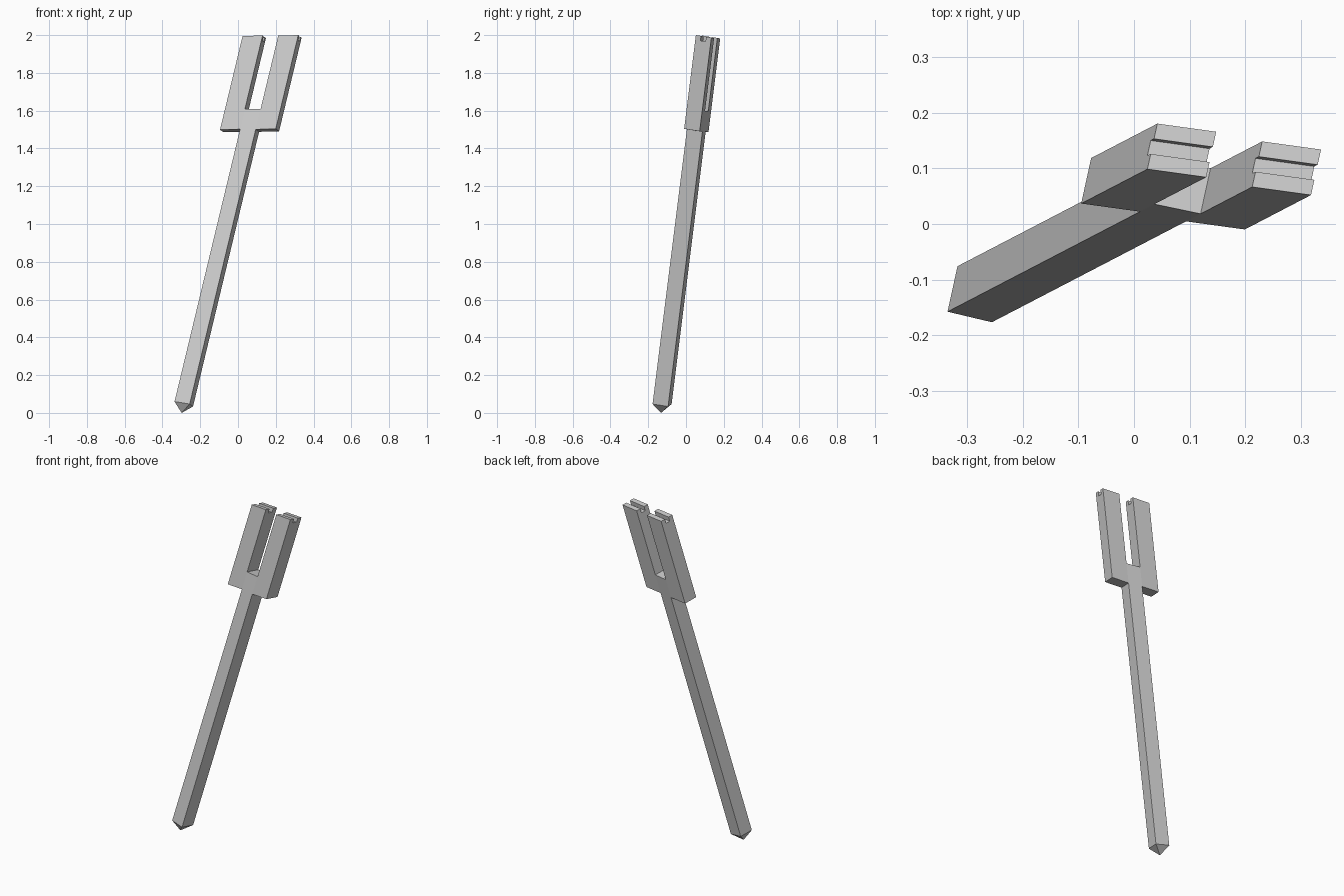
import bpy, bmesh
from mathutils import Vector as V

if "Cube" in bpy.data.objects:
    bpy.data.objects.remove(bpy.data.objects["Cube"])

AXIS = V((0.2405, 0.125, 1.0))       # leaning direction, per unit of height
DEPTH = V((0.018, 0.082, -0.013))    # front to back
PRONG = V((0.106, -0.0146, 0.003))   # width of one prong
LEFT = V((-0.336, -0.158, 0.060))    # shaft bottom, front left
RIGHT = V((-0.256, -0.177, 0.047))   # shaft bottom, front right
GROOVE = 0.025


def make(name, verts, faces):
    bm = bmesh.new()
    vs = [bm.verts.new(v) for v in verts]
    for f in faces:
        bm.faces.new([vs[i] for i in f])
    bmesh.ops.recalc_face_normals(bm, faces=bm.faces)
    me = bpy.data.meshes.new(name)
    bm.to_mesh(me)
    bm.free()
    ob = bpy.data.objects.new(name, me)
    bpy.context.collection.objects.link(ob)
    return ob


# square shaft running up to the fork floor, with a pyramid tip
base = [LEFT, RIGHT, RIGHT + DEPTH, LEFT + DEPTH]
top = [LEFT + AXIS * 1.55, RIGHT + AXIS * 1.563]
top += [top[1] + DEPTH, top[0] + DEPTH]
tip = sum(base, V()) / 4
tip = tip - AXIS * tip.z
sides = [(i, (i + 1) % 4, (i + 1) % 4 + 4, i + 4) for i in range(4)]
point = [((i + 1) % 4, i, 8) for i in range(4)]
make("shaft", base + top + [tip], sides + point + [(4, 5, 6, 7)])


def prong(name, low, high):
    """Grooved side profile swept across the prong width."""
    a, b = 1 / 3, 2 / 3
    sink = AXIS * GROOVE
    prof = [low, low + DEPTH, high + DEPTH, high + DEPTH * b,
            high + DEPTH * b - sink, high + DEPTH * a - sink,
            high + DEPTH * a, high]
    n = len(prof)
    faces = [(i, (i + 1) % n, (i + 1) % n + n, i + n) for i in range(n)]
    faces += [tuple(range(n)), tuple(range(n, 2 * n))]
    make(name, prof + [p + PRONG for p in prof], faces)


# two prongs flanking the shaft top
prong("left_prong", LEFT + AXIS * 1.442 - PRONG, LEFT + AXIS * 1.938 - PRONG)
prong("right_prong", RIGHT + AXIS * 1.454, RIGHT + AXIS * 1.950)
